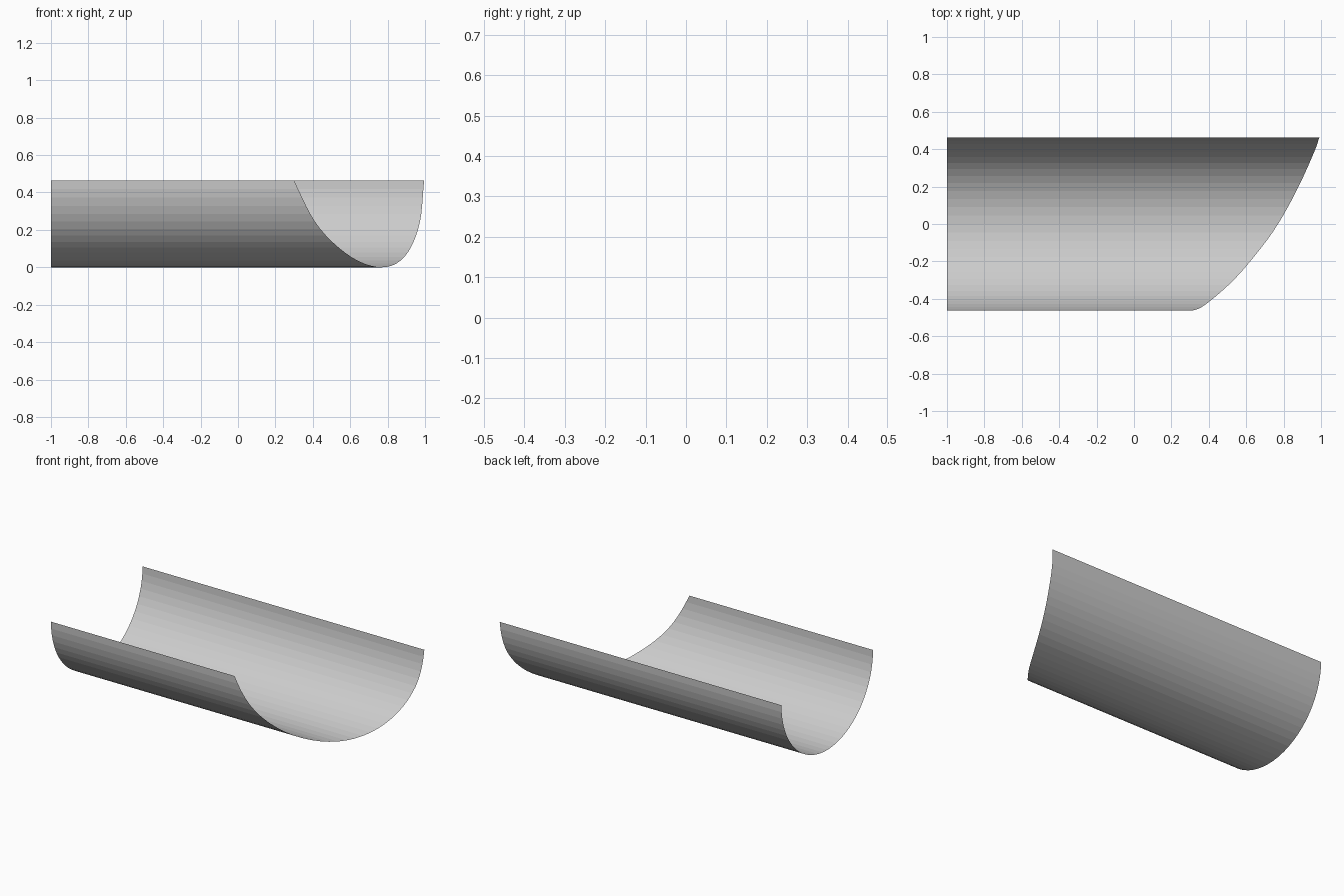
import bpy, bmesh, math

if "Cube" in bpy.data.objects:
    bpy.data.objects.remove(bpy.data.objects["Cube"])

R = 0.463          # trough radius
SEGS = 32          # facets around the half circle
ROWS = 20          # divisions along the length

# curved end: (arc angle in degrees, x of the rim)
RIM = [(-90, 0.30), (-60, 0.42), (-30, 0.595), (0, 0.77), (30, 0.895), (60, 0.97), (90, 0.995)]


def rim_x(a):
    """Smooth (Catmull-Rom) interpolation of the slanted end."""
    i = min(int((a + 90) // 30), len(RIM) - 2)
    t = (a - RIM[i][0]) / 30
    p1, p2 = RIM[i][1], RIM[i + 1][1]
    p0 = RIM[i - 1][1] if i > 0 else 2 * p1 - p2
    p3 = RIM[i + 2][1] if i + 2 < len(RIM) else 2 * p2 - p1
    return 0.5 * (2 * p1 + (p2 - p0) * t + (2 * p0 - 5 * p1 + 4 * p2 - p3) * t ** 2
                  + (3 * p1 - p0 - 3 * p2 + p3) * t ** 3)


# half-pipe sheet, square at the left end and slanted at the right
bm = bmesh.new()
strips = []
for s in range(SEGS + 1):
    a = -90 + 180 * s / SEGS
    y, z = R * math.sin(math.radians(a)), R - R * math.cos(math.radians(a))
    end = rim_x(a)
    strips.append([bm.verts.new((-1 + (end + 1) * r / ROWS, y, z)) for r in range(ROWS + 1)])
for lo, hi in zip(strips, strips[1:]):
    for r in range(ROWS):
        bm.faces.new((lo[r], lo[r + 1], hi[r + 1], hi[r]))
mesh = bpy.data.meshes.new("half_pipe")
bm.to_mesh(mesh)
bm.free()
trough = bpy.data.objects.new("half_pipe", mesh)
bpy.context.collection.objects.link(trough)
